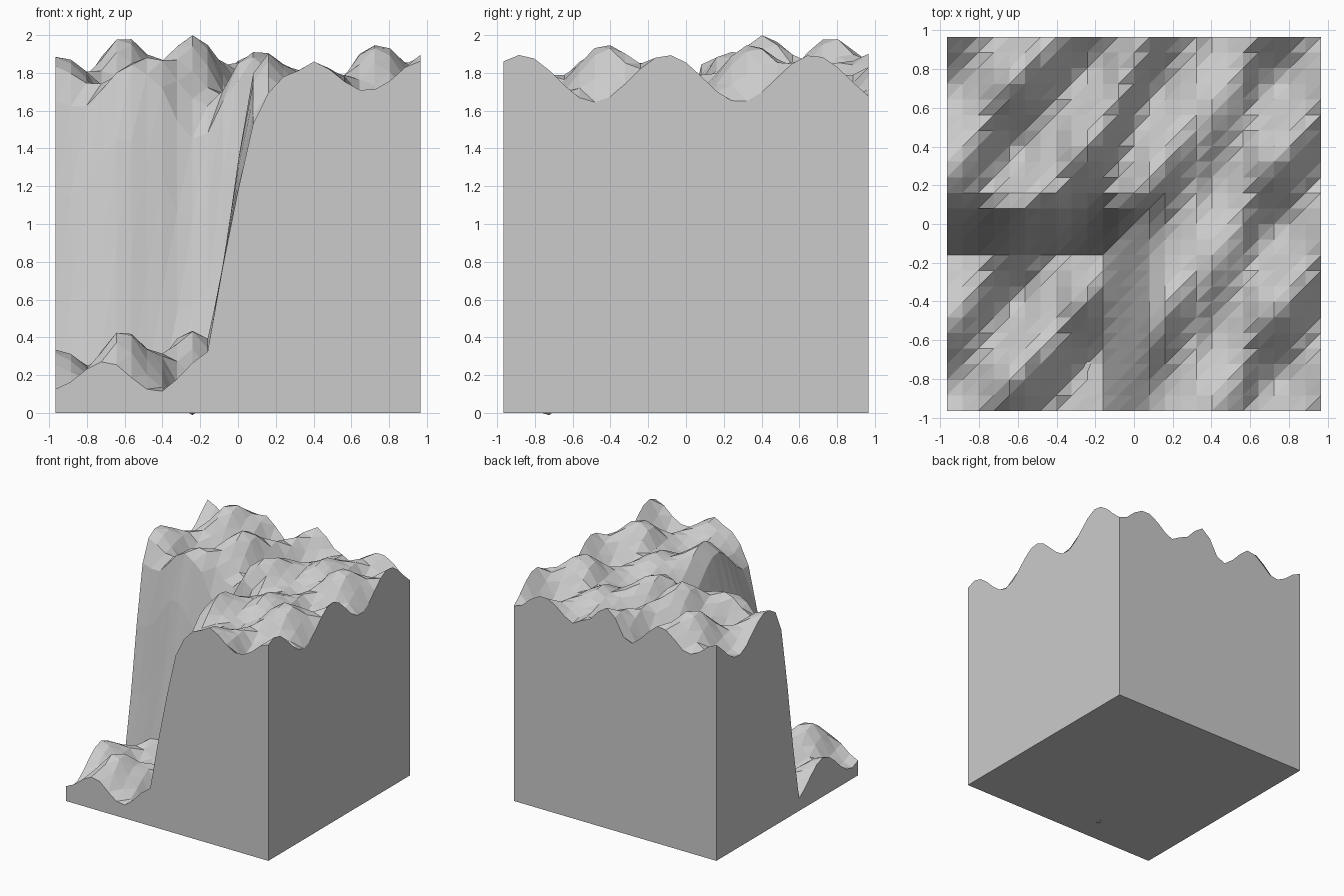
import bpy, bmesh, math

if "Cube" in bpy.data.objects:
    bpy.data.objects.remove(bpy.data.objects["Cube"])

N, HALF = 25, 0.965            # vertices per side, half width of the block
STEP = 2 * HALF / (N - 1)
KY = 5 * math.pi / (2 * HALF)  # two and a half ripples across the depth
LOW, HIGH = 0.215, 1.77        # mean heights of the corner step and the plateau

# ripple strength and phase for each column, left to right
AMP = [.12, .10, .04, .115, .21, .21, .13, .10, .18, .23, .18, .09, .095,
       .14, .135, .075, .045, .09, .055, .02, .13, .18, .16, .085, .125]
PHASE = [-2.4, -2.1, -1.2, 1.07, 1.38, 1.71, 2.33, 3.14, 4.52, 4.93, 5.37, 6.8, 8.6,
         9.8, 10.4, 11.13, 12.3, 12.57, 13.0, 15.0, 16.8, 16.95, 17.2, 18.05, 19.6]
CLIFF = [0, .31, .66, .93]     # rise of the cliff from grid line 10


def rise(i):
    return 0 if i < 10 else CLIFF[i - 10] if i < 14 else 1


def height(i, j):
    base = LOW + (HIGH - LOW) * max(rise(i), rise(j))
    return base + AMP[i] * math.cos(KY * j * STEP - PHASE[i])


mat = bpy.data.materials.new("plain grey")
mat.diffuse_color = (0.6, 0.6, 0.6, 1)
mat.use_nodes = True
mat.node_tree.nodes["Principled BSDF"].inputs["Base Color"].default_value = mat.diffuse_color

bm = bmesh.new()
# rippled top surface
top = [[bm.verts.new((-HALF + i * STEP, -HALF + j * STEP, height(i, j)))
        for j in range(N)] for i in range(N)]
for i in range(N - 1):
    for j in range(N - 1):
        a, b, c, d = top[i][j], top[i + 1][j], top[i + 1][j + 1], top[i][j + 1]
        bm.faces.new((a, b, c))
        bm.faces.new((a, c, d))

# straight walls and flat underside
M = N - 1
ring = ([top[i][0] for i in range(M)] + [top[M][j] for j in range(M)]
        + [top[i][M] for i in range(M, 0, -1)] + [top[0][j] for j in range(M, 0, -1)])
foot = [bm.verts.new((v.co.x, v.co.y, 0)) for v in ring]
for k in range(len(ring)):
    n = (k + 1) % len(ring)
    bm.faces.new((foot[k], foot[n], ring[n], ring[k]))
bm.faces.new(foot[::-1])
bmesh.ops.recalc_face_normals(bm, faces=bm.faces[:])

mesh = bpy.data.meshes.new("terrain_block")
bm.to_mesh(mesh)
bm.free()
mesh.materials.append(mat)
obj = bpy.data.objects.new("terrain_block", mesh)
bpy.context.collection.objects.link(obj)
